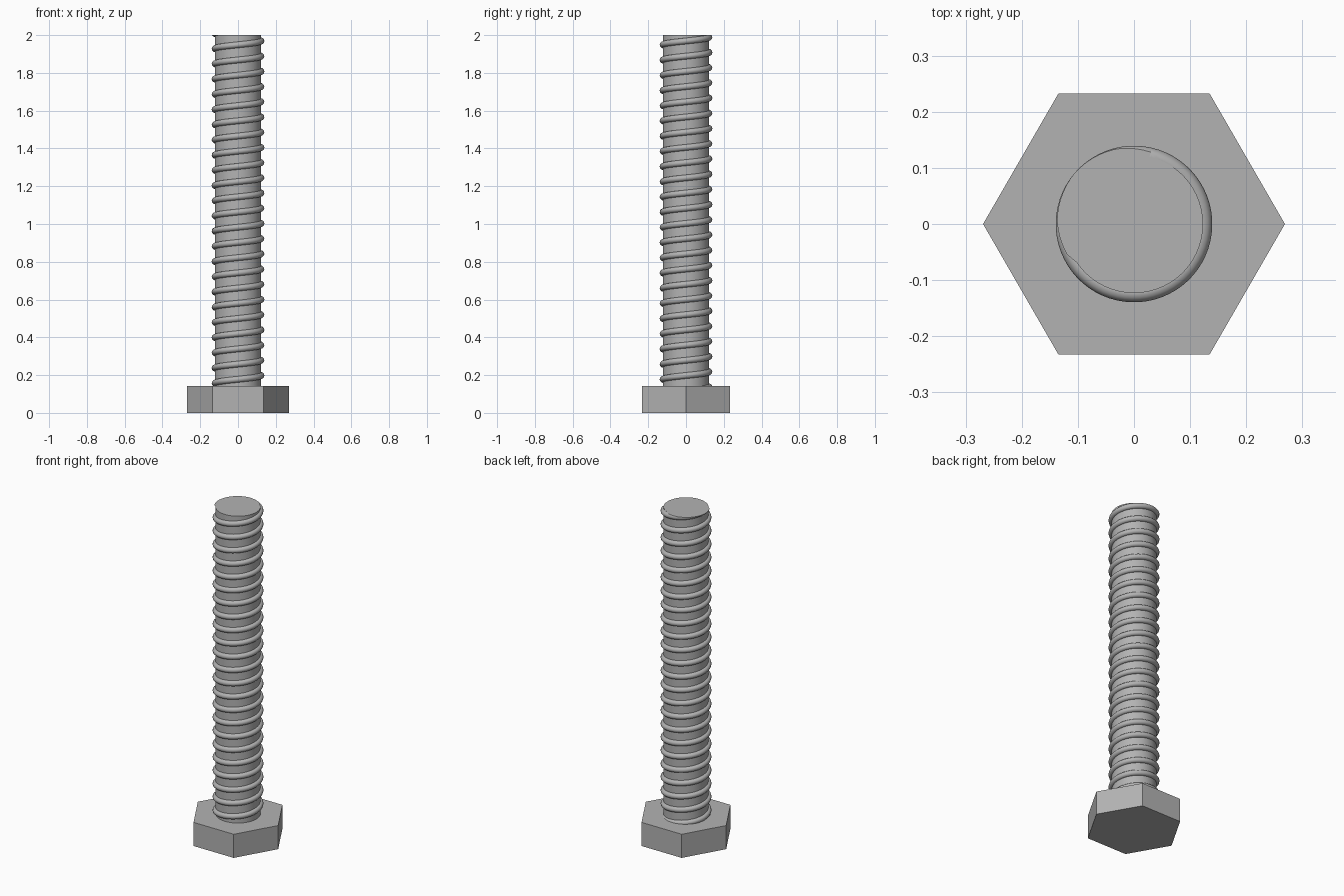
import bpy, bmesh
from math import cos, sin, pi, tau, radians
from mathutils import Vector

cube = bpy.data.objects.get("Cube")
if cube:
    bpy.data.objects.remove(cube, do_unlink=True)

HEIGHT, HEAD_H, HEAD_R = 2.0, 0.143, 0.269
SHAFT_R, THREAD_R, PITCH = 0.123, 0.0165, 0.0805
TOP_ANGLE = radians(140)      # where the thread's centre line meets the tip
STEPS, SIDES = 64, 12         # thread segments per turn and around its section

steel = bpy.data.materials.new("steel grey")
steel.use_nodes = True
grey = (0.45, 0.45, 0.45, 1)
steel.diffuse_color = grey
steel.node_tree.nodes["Principled BSDF"].inputs["Base Color"].default_value = grey


def finish(obj, name, smooth):
    obj.name = name
    obj.data.materials.append(steel)
    if smooth:
        bpy.ops.object.select_all(action='DESELECT')
        obj.select_set(True)
        bpy.context.view_layer.objects.active = obj
        bpy.ops.object.shade_smooth_by_angle(angle=radians(40))


def cylinder(name, radius, z0, z1, sides, turn=0, smooth=False):
    bpy.ops.mesh.primitive_cylinder_add(vertices=sides, radius=radius, depth=z1 - z0,
                                        location=(0, 0, (z0 + z1) / 2), rotation=(0, 0, turn))
    finish(bpy.context.object, name, smooth)


# Hexagonal head with corners on the x axis, and the round shaft
cylinder("hex_head", HEAD_R, 0, HEAD_H, 6, turn=pi / 2)
cylinder("shaft", SHAFT_R, HEAD_H - 0.02, HEIGHT, 96, smooth=True)

# Helical thread: a round section swept up the shaft
bm = bmesh.new()
z_start, z_end = HEAD_H - 0.04, HEIGHT + 0.03
count = int((z_end - z_start) / PITCH * STEPS)
rings = []
for i in range(count + 1):
    z = z_start + i * PITCH / STEPS
    a = TOP_ANGLE + tau * (z - HEIGHT) / PITCH
    out = Vector((cos(a), sin(a), 0))
    ring = []
    for j in range(SIDES):
        b = tau * j / SIDES
        p = out * (SHAFT_R + THREAD_R * cos(b))
        p.z = z + THREAD_R * sin(b)
        ring.append(bm.verts.new(p))
    rings.append(ring)
for r0, r1 in zip(rings, rings[1:]):
    for j in range(SIDES):
        k = (j + 1) % SIDES
        bm.faces.new((r0[j], r1[j], r1[k], r0[k]))
bm.faces.new(rings[0])
bm.faces.new(rings[-1])
bmesh.ops.recalc_face_normals(bm, faces=bm.faces)

# Trim the thread flush with the tip and close the cut
cut = bmesh.ops.bisect_plane(bm, geom=bm.verts[:] + bm.edges[:] + bm.faces[:],
                             plane_co=(0, 0, HEIGHT), plane_no=(0, 0, 1), clear_outer=True)
edges = [e for e in cut["geom_cut"] if isinstance(e, bmesh.types.BMEdge)]
bmesh.ops.triangle_fill(bm, edges=edges, use_beauty=True, normal=(0, 0, 1))
mesh = bpy.data.meshes.new("thread")
bm.to_mesh(mesh)
bm.free()
thread = bpy.data.objects.new("thread", mesh)
bpy.context.collection.objects.link(thread)
finish(thread, "thread", True)
